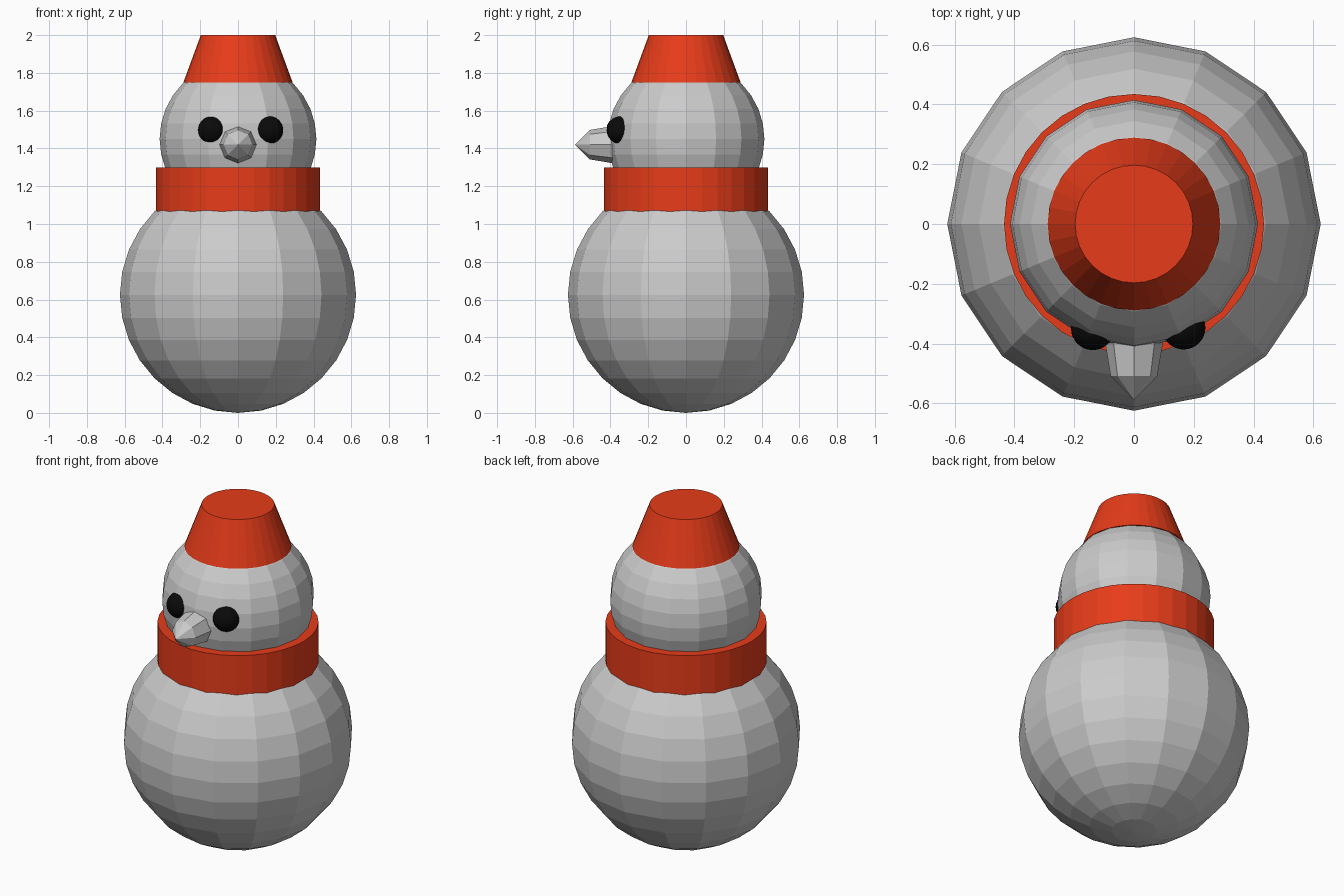
import bpy
from math import pi

if "Cube" in bpy.data.objects:
    bpy.data.objects.remove(bpy.data.objects["Cube"])


def material(name, colour):
    m = bpy.data.materials.new(name)
    m.diffuse_color = (*colour, 1)
    m.use_nodes = True
    m.node_tree.nodes["Principled BSDF"].inputs["Base Color"].default_value = m.diffuse_color
    return m


def finish(name, mat=None):
    ob = bpy.context.object
    ob.name = name
    if mat:
        ob.data.materials.append(mat)
    return ob


def ball(name, radius, loc, segments=16, rings=16, mat=None):
    bpy.ops.mesh.primitive_uv_sphere_add(segments=segments, ring_count=rings,
                                         radius=radius, location=loc)
    return finish(name, mat)


def tube(name, r_low, r_high, z_low, z_high, mat):
    bpy.ops.mesh.primitive_cone_add(vertices=32, radius1=r_low, radius2=r_high,
                                    depth=z_high - z_low,
                                    location=(0, 0, (z_low + z_high) / 2))
    return finish(name, mat)


red = material("red", (0.8, 0.045, 0.01))
black = material("black", (0.003, 0.003, 0.003))

# Snowballs
ball("body", 0.625, (0, 0, 0.625))
ball("head", 0.415, (0, 0, 1.45))

# Scarf sinks into the body; hat sits on the head
tube("scarf", 0.435, 0.435, 1.05, 1.30, red)
tube("hat", 0.289, 0.197, 1.75, 2.0, red)

# Eyes, slightly uneven
ball("eye_left", 0.073, (-0.138, -0.349, 1.497), 32, 16, black)
ball("eye_right", 0.073, (0.166, -0.347, 1.497), 32, 16, black)

# Nose: coarse ball stretched forward, pole at the tip
nose = ball("nose", 1, (0, -0.32, 1.42), 8, 4)
nose.scale = (0.11, 0.11, 0.268)
nose.rotation_euler = (pi / 2, 0, 0)
